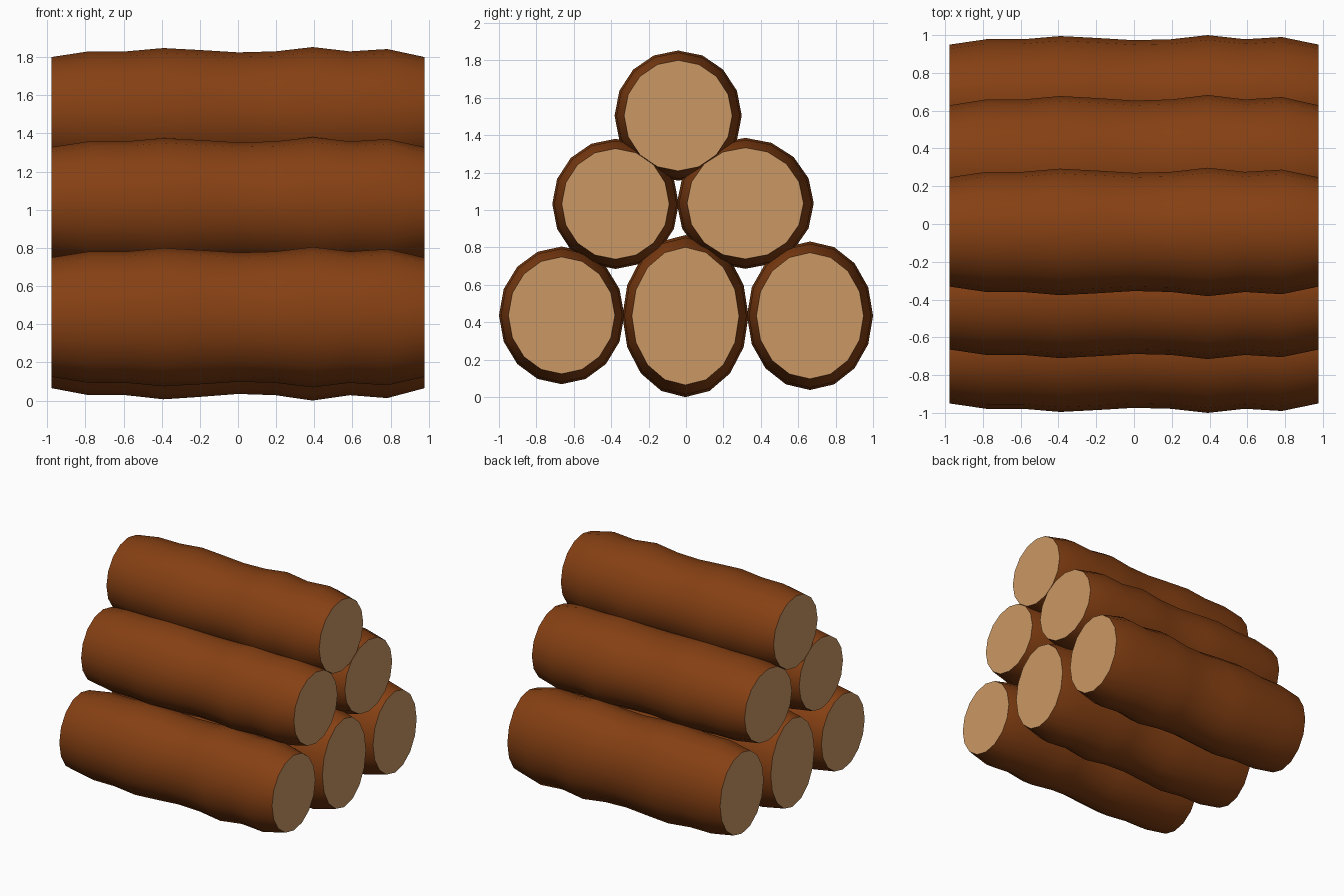
import bpy, bmesh, math

if "Cube" in bpy.data.objects:
    bpy.data.objects.remove(bpy.data.objects["Cube"])

SIDES = 16
HALF = 0.978
# bark thickness along the log, relative to its widest ring
PROFILE = [.85, .935, .935, .985, .955, .92, .935, 1.0, .935, .97, .85]

# name: centre y, centre z, half width, half height
LOGS = {
    "bottom_log_front": (-.665, .437, .335, .368),
    "bottom_log_middle": (-.003, .433, .337, .433),
    "bottom_log_back": (.663, .435, .337, .397),
    "middle_log_front": (-.377, 1.033, .338, .348),
    "middle_log_back": (.317, 1.036, .366, .350),
    "top_log": (-.042, 1.505, .340, .348),
}


def material(name, rgb):
    m = bpy.data.materials.new(name)
    m.diffuse_color = (*rgb, 1)
    m.use_nodes = True
    m.node_tree.nodes["Principled BSDF"].inputs["Base Color"].default_value = m.diffuse_color
    return m


bark = material("bark brown", (.235, .051, .0065))
wood = material("cut wood tan", (.60, .315, .13))


def make_log(name, cy, cz, ry, rz):
    bm = bmesh.new()
    rings = []
    for i, s in enumerate(PROFILE):
        x = -HALF + 2 * HALF * i / (len(PROFILE) - 1)
        rings.append([bm.verts.new((x, ry * s * math.sin(a), rz * s * math.cos(a)))
                      for a in (2 * math.pi * k / SIDES for k in range(SIDES))])
    # bark
    for r0, r1 in zip(rings, rings[1:]):
        for k in range(SIDES):
            j = (k + 1) % SIDES
            f = bm.faces.new((r0[k], r0[j], r1[j], r1[k]))
            f.smooth = True
    # sawn ends, with a sharp rim
    for ring in (rings[0], rings[-1]):
        f = bm.faces.new(ring)
        f.material_index = 1
        for e in f.edges:
            e.smooth = False
    bmesh.ops.recalc_face_normals(bm, faces=bm.faces)
    me = bpy.data.meshes.new(name)
    bm.to_mesh(me)
    bm.free()
    me.materials.append(bark)
    me.materials.append(wood)
    ob = bpy.data.objects.new(name, me)
    ob.location = (0, cy, cz)
    bpy.context.collection.objects.link(ob)


for log_name, dims in LOGS.items():
    make_log(log_name, *dims)
